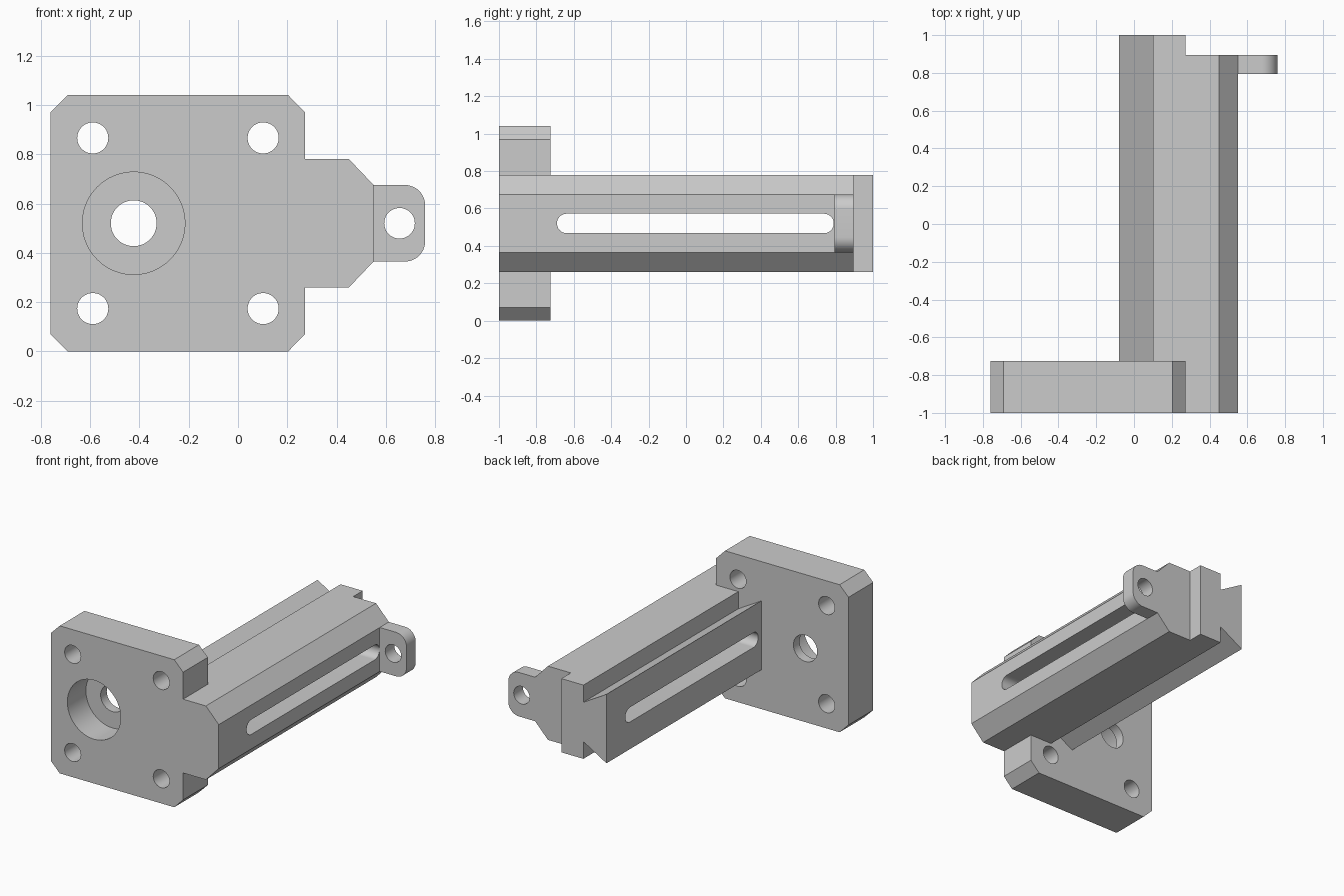
import bpy
import bmesh
import math
from mathutils import Vector

cube = bpy.data.objects.get("Cube")
if cube:
    bpy.data.objects.remove(cube, do_unlink=True)

MID = 0.52  # height of the rail axis

grey = bpy.data.materials.new("machined grey")
grey.diffuse_color = (0.6, 0.6, 0.6, 1)
grey.use_nodes = True
grey.node_tree.nodes["Principled BSDF"].inputs["Base Color"].default_value = (0.6, 0.6, 0.6, 1)


def prism(name, outline, start, end, axis="y"):
    """Extrude an outline along y (points are x, z) or along x (points are y, z)."""
    bm = bmesh.new()
    if axis == "y":
        verts = [bm.verts.new((u, start, v)) for u, v in outline]
        push = Vector((0, end - start, 0))
    else:
        verts = [bm.verts.new((start, u, v)) for u, v in outline]
        push = Vector((end - start, 0, 0))
    face = bm.faces.new(verts)
    new = bmesh.ops.extrude_face_region(bm, geom=[face])["geom"]
    bmesh.ops.translate(bm, vec=push, verts=[g for g in new if isinstance(g, bmesh.types.BMVert)])
    bmesh.ops.recalc_face_normals(bm, faces=bm.faces)
    mesh = bpy.data.meshes.new(name)
    bm.to_mesh(mesh)
    bm.free()
    mesh.materials.append(grey)
    obj = bpy.data.objects.new(name, mesh)
    bpy.context.collection.objects.link(obj)
    return obj


def arc(u, v, radius, begin, sweep, steps):
    """Points on an arc, angles in degrees."""
    angles = [math.radians(begin + sweep * i / steps) for i in range(steps + 1)]
    return [(u + radius * math.cos(a), v + radius * math.sin(a)) for a in angles]


def drill(name, x, z, radius, start, end):
    return prism(name, arc(x, z, radius, 0, 360, 48)[:-1], start, end)


def mirrored(upper):
    """Close a profile by reflecting its upper half in the rail axis."""
    return [(x, MID + h) for x, h in upper] + [(x, MID - h) for x, h in reversed(upper)]


def combine(target, tool, operation):
    mod = target.modifiers.new(tool.name, "BOOLEAN")
    mod.operation = operation
    mod.solver = "EXACT"
    mod.object = tool
    bpy.context.view_layer.objects.active = target
    bpy.ops.object.modifier_apply(modifier=mod.name)
    bpy.data.objects.remove(tool, do_unlink=True)


# Rail with dovetail on the inner side and chamfers on the outer side
body = prism("dovetail_rail_bracket", mirrored([
    (-0.08, 0.243), (0.10, 0.139), (0.10, 0.26), (0.45, 0.26), (0.55, 0.155)]), -1, 1)

# Step at the back end
step = prism("step_cutter", [(0.272, 0.1), (0.7, 0.1), (0.7, 0.9), (0.272, 0.9)], 0.895, 1.1)
combine(body, step, "DIFFERENCE")

# Mounting plate with chamfered corners
plate = prism("mounting_plate", mirrored([
    (-0.76, 0.45), (-0.69, MID), (0.203, MID), (0.272, 0.45)]), -1, -0.725)
combine(body, plate, "UNION")

# Ear with rounded outer corners
ear = prism("ear", [(0.5, 0.365)] + arc(0.677, 0.447, 0.082, -90, 90, 12)
            + arc(0.677, 0.593, 0.082, 0, 90, 12) + [(0.5, 0.675)], 0.793, 0.895)
combine(body, ear, "UNION")

# Long slot through the rail
slot = prism("slot_cutter", arc(0.738, MID, 0.052, -90, 180, 20)
             + arc(-0.638, MID, 0.052, 90, 180, 20), -0.3, 0.56, "x")
combine(body, slot, "DIFFERENCE")

# Bolt holes, counterbore, shaft hole and ear hole
for x in (-0.589, 0.102):
    for side in (-1, 1):
        combine(body, drill("bolt_hole", x, MID + side * 0.346, 0.063, -1.1, -0.6), "DIFFERENCE")
combine(body, drill("counterbore", -0.423, MID, 0.208, -1.1, -0.793), "DIFFERENCE")
combine(body, drill("shaft_hole", -0.423, MID, 0.093, -1.1, -0.6), "DIFFERENCE")
combine(body, drill("ear_hole", 0.655, MID, 0.062, 0.7, 1.0), "DIFFERENCE")

# Smooth the bores, keep machined edges sharp
bpy.ops.object.select_all(action="DESELECT")
body.select_set(True)
bpy.context.view_layer.objects.active = body
bpy.ops.object.shade_smooth_by_angle(angle=math.radians(25))
